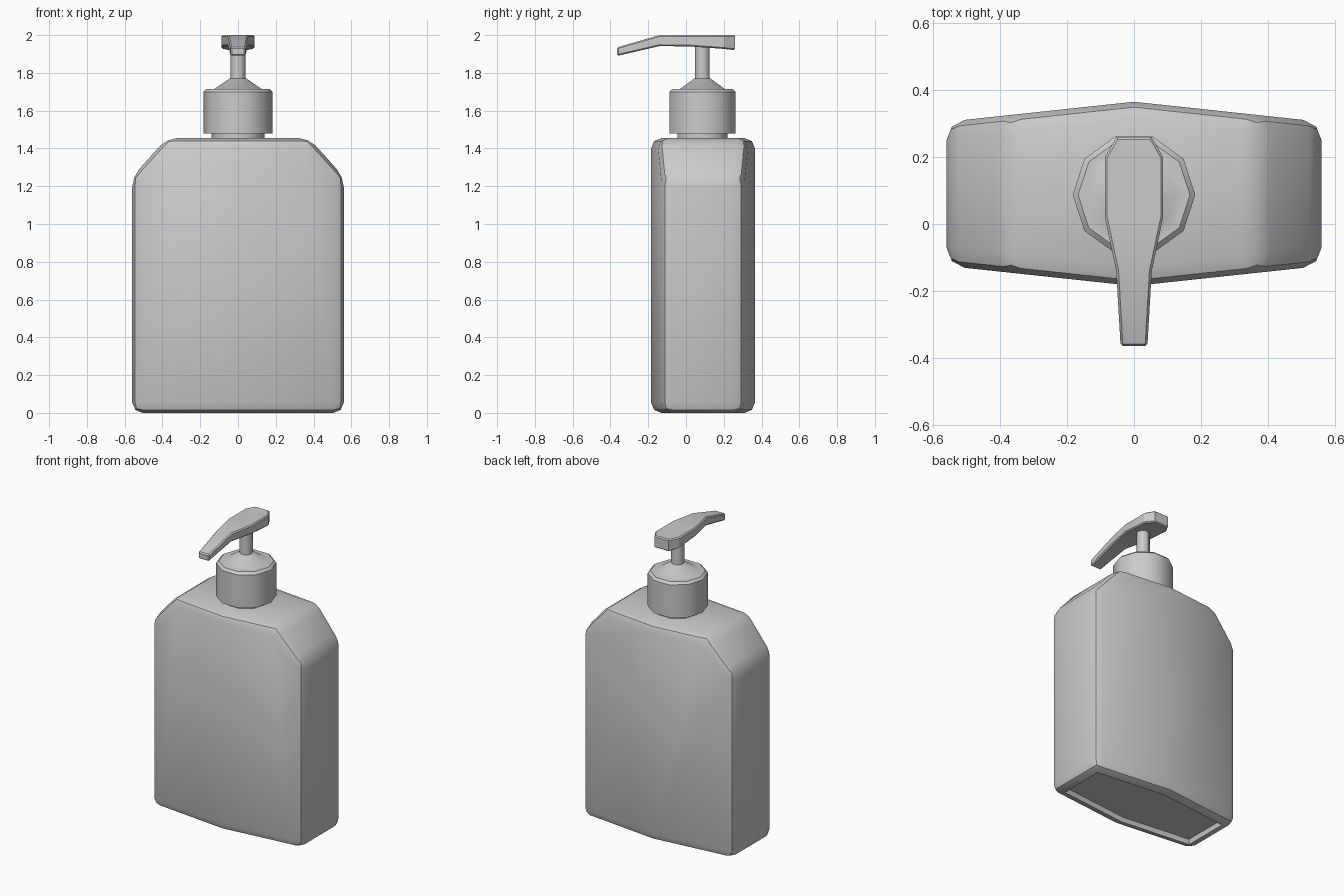
import bpy, bmesh, math

if "Cube" in bpy.data.objects:
    bpy.data.objects.remove(bpy.data.objects["Cube"])

CY = 0.09  # depth centre of bottle and pump


def finish(name, bm, angle):
    bmesh.ops.recalc_face_normals(bm, faces=bm.faces)
    me = bpy.data.meshes.new(name)
    bm.to_mesh(me)
    bm.free()
    ob = bpy.data.objects.new(name, me)
    bpy.context.collection.objects.link(ob)
    bpy.ops.object.select_all(action='DESELECT')
    ob.select_set(True)
    bpy.context.view_layer.objects.active = ob
    bpy.ops.object.shade_smooth_by_angle(angle=math.radians(angle))
    return ob


def bevel_sharp(bm, width, segments, min_angle):
    bmesh.ops.recalc_face_normals(bm, faces=bm.faces)
    bm.normal_update()
    edges = [e for e in bm.edges
             if e.calc_face_angle(0) > math.radians(min_angle)]
    bmesh.ops.bevel(bm, geom=edges, offset=width, segments=segments,
                    profile=0.5, affect='EDGES', clamp_overlap=True)
    bm.normal_update()


def lathe(name, profile, sides=10, angle=40):
    bm = bmesh.new()
    rings = [[bm.verts.new((r * math.cos(2 * math.pi * i / sides),
                            CY - 0.003 + r * math.sin(2 * math.pi * i / sides), z))
              for i in range(sides)] for r, z in profile]
    for a, b in zip(rings, rings[1:]):
        for i in range(sides):
            j = (i + 1) % sides
            bm.faces.new((a[i], a[j], b[j], b[i]))
    bm.faces.new(rings[0])
    bm.faces.new(rings[-1])
    return finish(name, bm, angle)


# Bottle: outline with cut shoulders, front and back bulging to a centre crease
half = [(0, 0), (0.56, 0), (0.56, 1.25), (0.375, 1.455), (0, 1.455)]
outline = half + [(-x, z) for x, z in half[-2:0:-1]]
bm = bmesh.new()
sheets = []
for s in (-1, 1):
    sheets.append([bm.verts.new((x, CY + s * (0.275 - 0.107 * abs(x)), z))
                   for x, z in outline])
for v in sheets:
    bm.faces.new(v[0:5])
    bm.faces.new(v[4:] + v[:1])
n = len(outline)
for i in range(n):
    j = (i + 1) % n
    bm.faces.new((sheets[0][i], sheets[0][j], sheets[1][j], sheets[1][i]))
bevel_sharp(bm, 0.055, 2, 25)

# Recessed base panel
base = [f for f in bm.faces if f.normal.z < -0.99]
bmesh.ops.inset_region(bm, faces=base, thickness=0.012, use_even_offset=True)
bmesh.ops.inset_region(bm, faces=base, thickness=0.008, use_even_offset=True)
for v in {v for f in base for v in f.verts}:
    v.co.z += 0.03
finish("bottle", bm, 35)

# Pump parts turned around the neck axis
lathe("neck", [(0.14, 1.43), (0.14, 1.50)])
lathe("collar", [(0.183, 1.48), (0.183, 1.70), (0.167, 1.715),
                 (0.125, 1.715), (0.045, 1.77)])
lathe("stem", [(0.04, 1.75), (0.04, 1.95)])

# Nozzle: rectangular sections (y, half width, bottom z, top z)
sections = [(0.26, 0.052, 1.92, 2.0), (0.20, 0.087, 1.927, 2.0),
            (0.02, 0.087, 1.94, 2.0), (-0.14, 0.053, 1.942, 2.0),
            (-0.365, 0.04, 1.89, 1.935)]
bm = bmesh.new()
loops = [[bm.verts.new(p) for p in ((-w, y, b), (w, y, b), (w, y, t), (-w, y, t))]
         for y, w, b, t in sections]
for a, b in zip(loops, loops[1:]):
    for i in range(4):
        j = (i + 1) % 4
        bm.faces.new((a[i], a[j], b[j], b[i]))
bm.faces.new(loops[0])
bm.faces.new(loops[-1])
bevel_sharp(bm, 0.007, 1, 60)
finish("nozzle", bm, 30)
